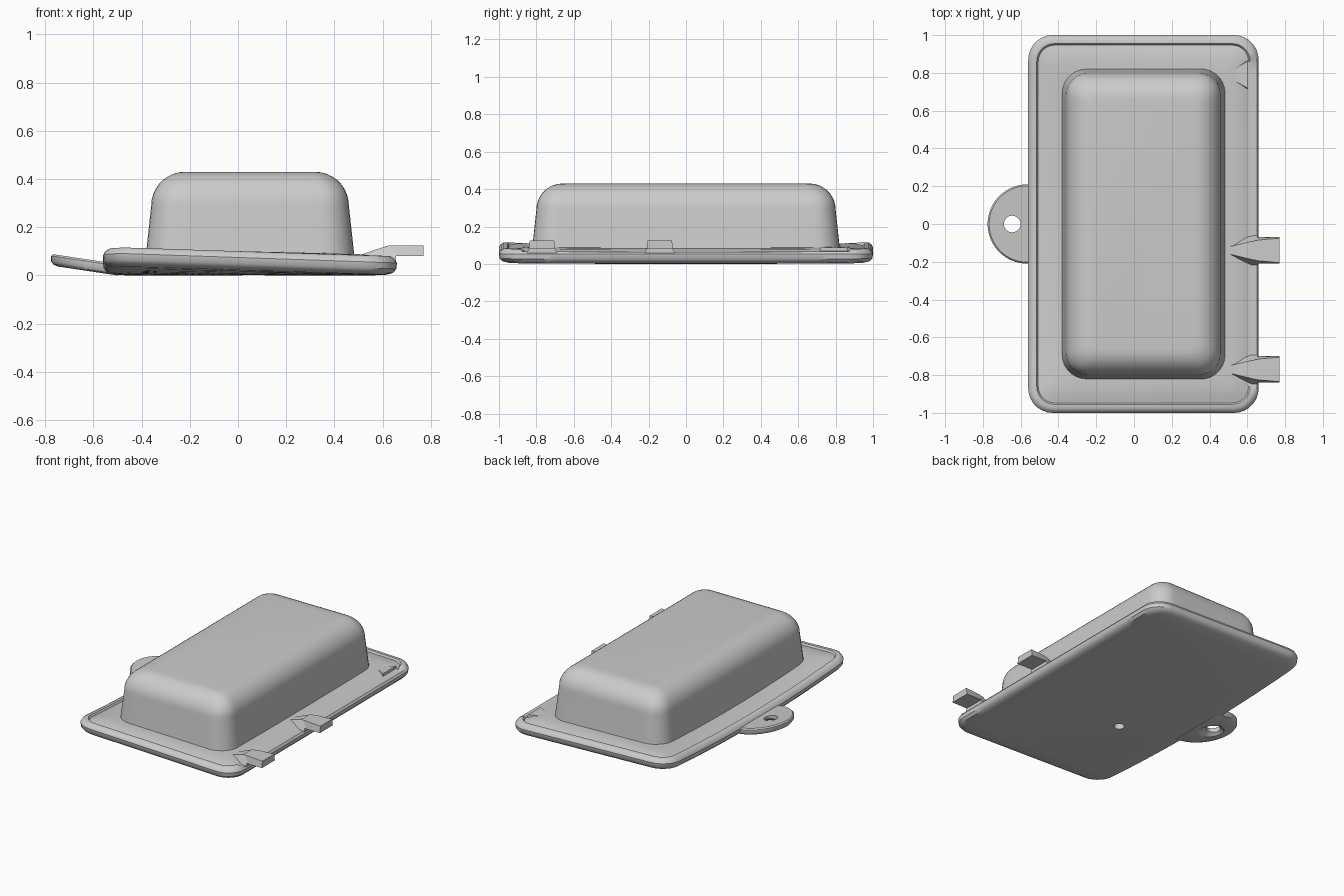
import bpy, bmesh, math

cube = bpy.data.objects.get("Cube")
if cube:
    bpy.data.objects.remove(cube)

grey = bpy.data.materials.new("plain grey")
grey.use_nodes = True
grey.diffuse_color = (0.6, 0.6, 0.6, 1)
grey.node_tree.nodes["Principled BSDF"].inputs["Base Color"].default_value = (0.6, 0.6, 0.6, 1)


def loft(name, rings, angle=35):
    """Skin a list of equal-length rings and cap both ends."""
    bm = bmesh.new()
    rows = [[bm.verts.new(p) for p in ring] for ring in rings]
    for a, b in zip(rows, rows[1:]):
        for i in range(len(a)):
            j = (i + 1) % len(a)
            bm.faces.new((a[i], a[j], b[j], b[i]))
    bm.faces.new(rows[0][::-1])
    bm.faces.new(rows[-1])
    bmesh.ops.recalc_face_normals(bm, faces=bm.faces)
    mesh = bpy.data.meshes.new(name)
    bm.to_mesh(mesh)
    bm.free()
    mesh.materials.append(grey)
    ob = bpy.data.objects.new(name, mesh)
    bpy.context.collection.objects.link(ob)
    shade(ob, angle)
    return ob


def shade(ob, angle=35):
    bpy.ops.object.select_all(action='DESELECT')
    ob.select_set(True)
    bpy.context.view_layer.objects.active = ob
    bpy.ops.object.shade_smooth_by_angle(angle=math.radians(angle))


def rounded_rect(cx, hx, hy, r, z, steps=7, long_cuts=32, short_cuts=10):
    """Counter-clockwise rounded rectangle with subdivided straight sides."""
    pts = []
    corners = [(1, -1), (1, 1), (-1, 1), (-1, -1)]
    for k, (sx, sy) in enumerate(corners):
        for s in range(steps + 1):
            a = math.radians(-90 + 90 * k + 90 * s / steps)
            pts.append((cx + sx * (hx - r) + r * math.cos(a),
                        sy * (hy - r) + r * math.sin(a), z))
        tx, ty = corners[(k + 1) % 4]
        a = math.radians(90 * k)
        x0, y0, _ = pts[-1]
        x1 = cx + tx * (hx - r) + r * math.cos(a)
        y1 = ty * (hy - r) + r * math.sin(a)
        cuts = long_cuts if k % 2 == 0 else short_cuts
        for c in range(1, cuts):
            t = c / cuts
            pts.append((x0 + (x1 - x0) * t, y0 + (y1 - y0) * t, z))
    return pts


def circle(cx, cy, r, z, n=32):
    return [(cx + r * math.cos(2 * math.pi * i / n),
             cy + r * math.sin(2 * math.pi * i / n), z) for i in range(n)]


def cut(ob, cutter):
    mod = ob.modifiers.new("hole", 'BOOLEAN')
    mod.operation = 'DIFFERENCE'
    mod.solver = 'EXACT'
    mod.object = cutter
    bpy.ops.object.select_all(action='DESELECT')
    bpy.context.view_layer.objects.active = ob
    ob.select_set(True)
    bpy.ops.object.modifier_apply(modifier=mod.name)
    bpy.data.objects.remove(cutter)
    shade(ob)


# Base plate: rounded rim, shallow groove, crowned inner surface
def warp(p):
    x, y, z = p
    if x > 0.605 and abs(y) < 0.87 and z > 0.065:
        z = 0.065
    rise = min(1, max(0, (0.66 - x) / 1.22))
    return (x, y, z + 0.042 * y * y * rise)


plate_profile = [(0.55, 0), (0.4, 0), (0.25, 0), (0.12, 0), (0.05, 0.002), (0.018, 0.01),
                 (0.003, 0.027), (0, 0.052), (0.01, 0.07), (0.025, 0.079), (0.045, 0.08),
                 (0.053, 0.068), (0.065, 0.07), (0.09, 0.078), (0.14, 0.084),
                 (0.2, 0.086), (0.35, 0.086)]
plate = loft("base_plate", [
    [warp(p) for p in rounded_rect(0.05, 0.61 - d, 1 - d, max(0.13 - d * 0.8, 0.04), z)]
    for d, z in plate_profile])
cut(plate, loft("plate_hole_cutter", [circle(-0.13, -0.3, 0.033, -0.05),
                                      circle(-0.13, -0.3, 0.033, 0.05)]))

# Raised cover: drafted walls with a generous top fillet
cover_profile = [(0, 0.06), (0.025, 0.29)]
for i in range(1, 10):
    a = math.radians(10 * i)
    cover_profile.append((0.025 + 0.14 * (1 - math.cos(a)), 0.29 + 0.14 * math.sin(a)))
loft("raised_cover", [
    rounded_rect(0.05, 0.435 - d, 0.825 - d, max(0.13 - d * 0.6, 0.04), z)
    for d, z in cover_profile])


# Side tab: half-round ear, tilted upward, with a countersunk hole
def ear_ring(d, z):
    pts = [(-0.5, 0.21 - d), (-0.5, -0.21 + d)]
    pts += [(-0.565 - (0.21 - d) * math.sin(math.pi * i / 32),
             -(0.21 - d) * math.cos(math.pi * i / 32)) for i in range(33)]
    return [(x, y, z + 0.15 * max(0, -0.5 - x)) for x, y in pts]


ear = loft("side_tab", [ear_ring(d, z) for d, z in
                        [(0.025, 0), (0.008, 0.006), (0, 0.018), (0, 0.04), (0.008, 0.048)]])
cut(ear, loft("tab_hole_cutter", [circle(-0.645, 0, 0.125, -0.01),
                                  circle(-0.645, 0, 0.044, 0.045),
                                  circle(-0.645, 0, 0.044, 0.15)]))


# Hinge hooks: ramped root and a tapered tongue overhanging the edge
def section(x, y, low, high, z0, z1):
    return [(x, y - low, z0), (x, y + low, z0), (x, y + high, z1), (x, y - high, z1)]


for label, y in (("front", -0.77), ("middle", -0.14)):
    loft(label + "_hook_root", [section(0.51, y, 0.035, 0.02, 0.05, 0.086),
                                section(0.57, y, 0.07, 0.035, 0.05, 0.107),
                                section(0.625, y, 0.085, 0.048, 0.05, 0.124),
                                section(0.655, y, 0.085, 0.05, 0.05, 0.124)], 20)
    loft(label + "_hook_tongue", [section(0.61, y, 0.05, 0.045, 0.08, 0.122),
                                  section(0.66, y, 0.07, 0.055, 0.08, 0.125),
                                  section(0.77, y, 0.07, 0.065, 0.08, 0.125)], 20)

# Low ramp where the rear hook is missing
loft("rear_hook_stub", [section(0.53, 0.79, 0.04, 0.03, 0.05, 0.084),
                        section(0.6, 0.79, 0.08, 0.07, 0.05, 0.088)], 20)
